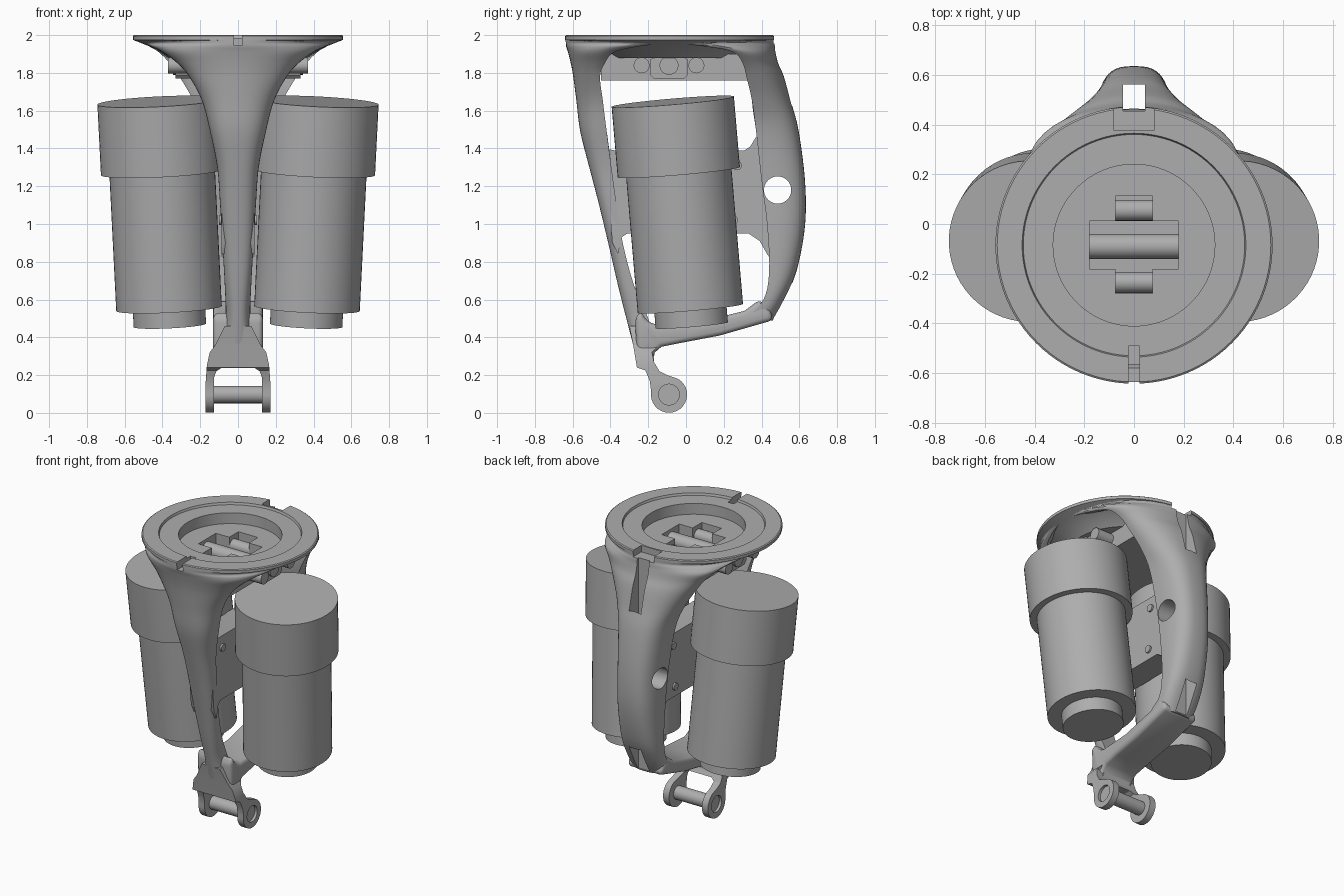
import bpy, bmesh, math
from mathutils import Vector

cube = bpy.data.objects.get("Cube")
if cube:
    bpy.data.objects.remove(cube)

grey = bpy.data.materials.new("plain_grey")
grey.use_nodes = True
grey.diffuse_color = (0.42, 0.42, 0.42, 1)
grey.node_tree.nodes["Principled BSDF"].inputs["Base Color"].default_value = (0.42, 0.42, 0.42, 1)
CY = -0.085  # y of the flange axis


def finish(name, bm):
    bmesh.ops.remove_doubles(bm, verts=bm.verts, dist=1e-5)
    bmesh.ops.recalc_face_normals(bm, faces=bm.faces)
    me = bpy.data.meshes.new(name)
    bm.to_mesh(me)
    bm.free()
    ob = bpy.data.objects.new(name, me)
    bpy.context.collection.objects.link(ob)
    me.materials.append(grey)
    return ob


def extrude(name, outline, half, axis="x"):
    """Outline in yz pulled along x, or outline in xz pulled along y."""
    bm = bmesh.new()
    place = (lambda p, d: (d, p[0], p[1])) if axis == "x" else (lambda p, d: (p[0], d, p[1]))
    a, b = [[bm.verts.new(place(p, d)) for p in outline] for d in (-half, half)]
    bm.faces.new(a)
    bm.faces.new(b[::-1])
    for i in range(len(a)):
        j = (i + 1) % len(a)
        bm.faces.new((a[i], a[j], b[j], b[i]))
    return finish(name, bm)


def box(name, x, y0, y1, z0, z1):
    return extrude(name, [(y0, z0), (y1, z0), (y1, z1), (y0, z1)], x)


def lathe(name, profile, origin, axis, seg=72):
    """Spin (radius, distance) points around an axis; closed ends at radius 0."""
    bm = bmesh.new()
    turn = Vector(axis).normalized().to_track_quat("Z", "Y")
    rings = []
    for r, d in profile:
        n = 1 if r == 0 else seg
        rings.append([bm.verts.new(Vector(origin) + turn @ Vector(
            (r * math.cos(math.tau * k / seg), r * math.sin(math.tau * k / seg), d))) for k in range(n)])
    for a, b in zip(rings, rings[1:]):
        for k in range(seg):
            m = (k + 1) % seg
            f = [a[k % len(a)], a[m % len(a)], b[m % len(b)], b[k % len(b)]]
            bm.faces.new(list(dict.fromkeys(f)))
    return finish(name, bm)


def rod(name, r, y, z, x0, x1):
    return lathe(name, [(0, x0), (r, x0), (r, x1), (0, x1)], (0, y, z), (1, 0, 0), 40)


def boolean(ob, tools, op="DIFFERENCE"):
    for t in tools:
        mod = ob.modifiers.new("cut", "BOOLEAN")
        mod.operation, mod.object, mod.solver = op, t, "EXACT"
    bake(ob)


def bevel(ob, width):
    mod = ob.modifiers.new("round", "BEVEL")
    mod.width, mod.segments, mod.limit_method = width, 3, "ANGLE"
    bake(ob)


def bake(ob):
    dg = bpy.context.evaluated_depsgraph_get()
    dg.update()
    me = bpy.data.meshes.new_from_object(ob.evaluated_get(dg))
    ob.modifiers.clear()
    ob.data = me


def densify(rows, steps=5):
    """Catmull-Rom interpolation of the section rows."""
    out = []
    for i in range(len(rows) - 1):
        p = [rows[max(0, min(len(rows) - 1, i + k))] for k in (-1, 0, 1, 2)]
        for s in range(steps):
            t = s / steps
            out.append([0.5 * (2 * b + (c - a) * t + (2 * a - 5 * b + 4 * c - d) * t * t
                               + (3 * b - a - 3 * c + d) * t ** 3) for a, b, c, d in zip(*p)])
    return out + [rows[-1]]


def strut(name, rows, n=24):
    """Rows: height, half width, outer y, inner y, hollowness, squareness."""
    bm = bmesh.new()
    rings = []
    for z, w, yo, yi, hollow, sq in densify(rows):
        arc = []
        for k in range(n + 1):
            c, s = math.cos(math.pi * k / n), math.sin(math.pi * k / n)
            arc.append((math.copysign(abs(c) ** sq, c) * w, max(0, s) ** sq * (yo - yi)))
        inner = [(x * (1 - 0.1 * hollow), dy * hollow) for x, dy in arc[-2:0:-1]]
        rings.append([bm.verts.new((x, yi + dy, z)) for x, dy in arc + inner])
    for a, b in zip(rings, rings[1:]):
        for i in range(len(a)):
            j = (i + 1) % len(a)
            bm.faces.new((a[i], a[j], b[j], b[i]))
    bm.faces.new(rings[0])
    bm.faces.new(rings[-1])
    return finish(name, bm)


# round mounting flange with stepped recess
flange = lathe("flange", [(0, 1.91), (.325, 1.91), (.325, 1.985), (.445, 1.985), (.45, 2), (.55, 2),
                          (.557, 1.995), (.557, 1.975), (.50, 1.953), (.43, 1.925), (.37, 1.88), (0, 1.88)],
               (0, CY, 0), (0, 0, 1), 96)
cross_beam = box("cross_beam", .25, -.45, .33, 1.76, 1.90)

# flared front and rear struts
front_strut = strut("front_strut", [
    (1.983, .553, -.638, -.085, .9, 1), (1.96, .51, -.638, -.1, .9, 1), (1.94, .465, -.635, -.25, .85, 1),
    (1.91, .40, -.625, -.38, .75, 1), (1.85, .32, -.61, -.43, .6, 1), (1.78, .258, -.597, -.455, .4, 1),
    (1.65, .19, -.58, -.44, .1, .9), (1.49, .148, -.56, -.42, 0, .8), (1.3, .11, -.512, -.395, 0, .8),
    (1.12, .096, -.465, -.37, 0, .8), (.9, .083, -.412, -.335, 0, .8), (.675, .07, -.36, -.275, 0, .8),
    (.5, .066, -.316, -.2, 0, .8), (.36, .09, -.28, -.17, 0, .8), (.26, .12, -.255, -.17, 0, .8)])
rear_strut = strut("rear_strut", [
    (1.983, .553, .47, -.085, .9, 1), (1.96, .51, .471, -.07, .9, 1), (1.94, .47, .473, .1, .85, 1),
    (1.91, .42, .475, .25, .7, 1), (1.85, .36, .49, .30, .4, 1), (1.78, .31, .52, .32, .2, .95),
    (1.65, .235, .555, .35, 0, .85), (1.5, .18, .595, .37, 0, .75), (1.23, .15, .63, .40, 0, .7),
    (.99, .145, .63, .43, 0, .7), (.75, .14, .585, .44, 0, .7), (.6, .135, .52, .41, 0, .7),
    (.49, .13, .46, .31, 0, .7)])

# web between the struts, with filleted ends
web = extrude("web", [(-.43, 1.4), (-.38, 1.39), (.31, 1.39), (.34, 1.41), (.37, 1.46), (.43, 1.46),
                      (.46, .8), (.43, .84), (.39, .91), (.33, .95), (-.31, .95), (-.34, .93),
                      (-.36, .84), (-.39, .9)], .088)

# lower arm joining the struts
arm = extrude("lower_arm", [(-.27, .5), (-.24, .54), (-.21, .49), (-.16, .465), (.07, .48), (.31, .54),
                            (.39, .6), (.45, .54), (.46, .49), (.18, .41), (-.03, .37), (-.13, .35),
                            (-.165, .32), (-.18, .28), (-.26, .3)], .132)
bevel(arm, .025)

# forked foot: side outline crossed with a front outline
EY, EZ, ER = -.09, .097, .096
eye = [(EY + ER * math.cos(a), EZ + ER * math.sin(a))
       for a in [math.radians(170 + k * 12.5) for k in range(21)]]
foot = extrude("forked_foot", [(-.30, .46), (-.28, .36), (-.26, .24), (-.215, .225), (-.192, .17)] + eye
               + [(-.10, .2), (-.14, .22), (-.17, .27), (-.18, .32), (-.15, .35), (-.15, .46)], .3)
half = [(0, .46), (.07, .46), (.1, .4), (.12, .36), (.15, .32), (.165, .25), (.172, .15), (.172, -.01),
        (.126, -.01), (.126, .19), (.115, .22), (.09, .237), (0, .237)]
fork = extrude("fork_shape", half + [(-x, z) for x, z in half[-2:0:-1]], .6, "y")
pin_hole = rod("pin_hole", .055, EY, EZ, -.3, .3)
boolean(foot, [fork], "INTERSECT")
boolean(foot, [pin_hole])
foot_pin = rod("foot_pin", .046, EY, EZ, -.155, .155)
bushings = [rod("bushing", .056, EY, EZ, s * .14 - .014, s * .14 + .014) for s in (-1, 1)]

# cross pins and hub under the flange
hub = extrude("hub", [(-.17, 1.77), (-.01, 1.77), (.01, 1.79), (.01, 1.87), (-.04, 1.91),
                      (-.14, 1.91), (-.19, 1.87), (-.19, 1.79)], .33)
hub_pin = rod("hub_pin", .05, -.09, 1.84, -.345, .345)
pins = [rod("cross_pin", .042, y, 1.84, -.37, .37) for y in (-.235, .055)]

# cut the socket, notches, slot and side hole
socket_wide = box("socket_wide", .178, -.18, .012, 1.79, 2.1)
socket_long = box("socket_long", .075, -.28, .112, 1.79, 2.1)
front_notch = box("front_notch", .022, -.7, -.49, 1.945, 2.1)
rear_pocket = box("rear_pocket", .08, .375, .48, 1.955, 2.1)
rear_slot = box("rear_slot", .045, .455, .56, .497, 2.1)
side_hole = rod("side_hole", .072, .485, 1.18, -.5, .5)
cutters = [fork, pin_hole, socket_wide, socket_long, front_notch, rear_pocket, rear_slot, side_hole]
boolean(flange, [socket_wide, socket_long, front_notch, rear_pocket, rear_slot])
boolean(cross_beam, [socket_wide, socket_long])
boolean(hub, [socket_wide, socket_long])
boolean(front_strut, [front_notch])
boolean(rear_strut, [rear_pocket, rear_slot, side_hole])
boolean(web, [side_hole])
for c in cutters:
    bpy.data.objects.remove(c)

# small bosses on the web
for y, z in ((.27, 1.31), (-.3, 1.31), (.25, 1.02)):
    rod("web_boss", .025, y, z, -.1, .1)

# tilted canisters with a wide cap and a bottom neck
for side in (-1, 1):
    lathe("canister", [(0, 0), (.325, 0), (.325, .375), (.28, .375), (.28, 1.1), (.192, 1.1),
                       (.192, 1.19), (0, 1.19)], (side * .42, -.07, 1.648), (-side * .05, .085, -1), 64)

# smooth shading with sharp edges kept
bpy.ops.object.select_all(action="DESELECT")
for ob in bpy.context.collection.objects:
    if ob.type == "MESH" and ob.data.materials and ob.data.materials[0] == grey:
        ob.select_set(True)
        bpy.context.view_layer.objects.active = ob
bpy.ops.object.shade_smooth_by_angle(angle=math.radians(32))
